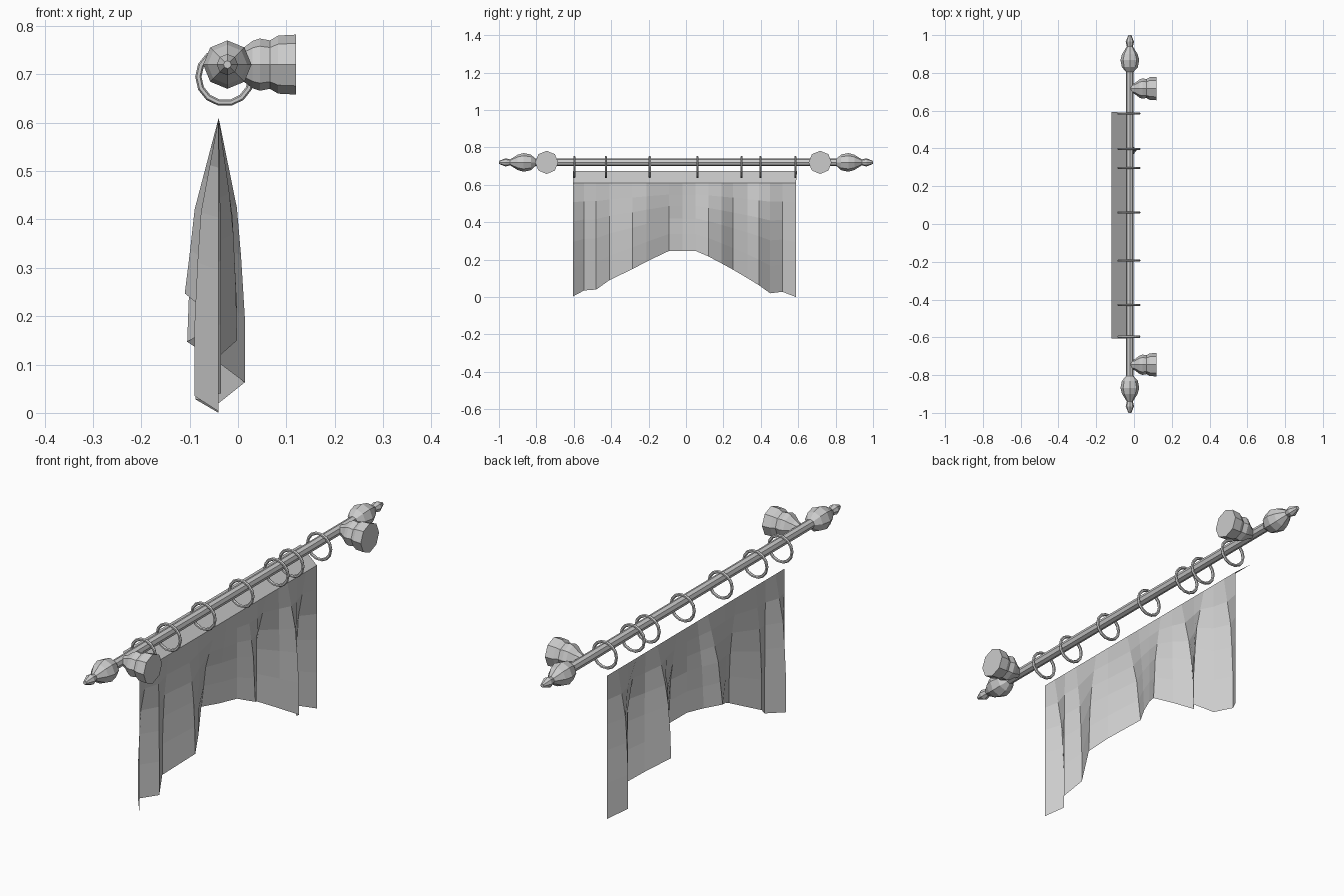
import bpy, bmesh, math
from mathutils import Vector

if "Cube" in bpy.data.objects:
    bpy.data.objects.remove(bpy.data.objects["Cube"])

ROD_X, ROD_Z = -0.022, 0.72


def make(name, verts, faces, recalc=True):
    me = bpy.data.meshes.new(name)
    me.from_pydata(verts, [], faces)
    if recalc:
        bm = bmesh.new()
        bm.from_mesh(me)
        bmesh.ops.recalc_face_normals(bm, faces=bm.faces)
        bm.to_mesh(me)
        bm.free()
    ob = bpy.data.objects.new(name, me)
    bpy.context.collection.objects.link(ob)
    return ob


def lathe(name, profile, origin, axis, n=8):
    """Turn (distance, radius) pairs around an axis, capped at both ends."""
    origin, axis = Vector(origin), Vector(axis)
    up = Vector((0, 0, 1))
    side = axis.cross(up)
    verts, faces = [], []
    for d, r in profile:
        for i in range(n):
            a = 2 * math.pi * i / n
            verts.append(origin + axis * d + r * (math.cos(a) * side + math.sin(a) * up))
    for k in range(len(profile) - 1):
        for i in range(n):
            j = (i + 1) % n
            faces.append((k * n + i, k * n + j, k * n + n + j, k * n + n + i))
    faces.append(tuple(range(n)))
    faces.append(tuple(range(len(verts) - n, len(verts))))
    return make(name, verts, faces)


def ring(name, y, major=0.055, minor=0.0065, n=14, m=6):
    verts, faces = [], []
    for i in range(n):
        a = 2 * math.pi * i / n
        for k in range(m):
            b = 2 * math.pi * k / m
            r = major + minor * math.cos(b)
            verts.append((-0.027 + r * math.cos(a), y + minor * math.sin(b), 0.695 + r * math.sin(a)))
            i2, k2 = (i + 1) % n, (k + 1) % m
            faces.append((i * m + k, i2 * m + k, i2 * m + k2, i * m + k2))
    return make(name, verts, faces)


# Rod with a turned finial at each end
lathe("rod", [(-0.82, 0.02), (0.82, 0.02)], (ROD_X, 0, ROD_Z), (0, 1, 0))
finial = [(0.805, 0.02), (0.83, 0.042), (0.868, 0.05), (0.90, 0.041),
          (0.94, 0.016), (0.965, 0.022), (1.0, 0.008)]
for s, label in ((-1, "front"), (1, "back")):
    lathe("finial_" + label, finial, (ROD_X, 0, ROD_Z), (0, s, 0))

# Wall brackets
bracket = [(-0.015, 0.02), (0.005, 0.03), (0.03, 0.049), (0.045, 0.054),
           (0.066, 0.05), (0.083, 0.06), (0.12, 0.062)]
for y, label in ((-0.745, "front"), (0.717, "back")):
    lathe("bracket_" + label, bracket, (0, y, ROD_Z), (1, 0, 0))

# Curtain rings
for i, y in enumerate((-0.597, -0.428, -0.194, 0.061, 0.297, 0.398, 0.585)):
    ring("ring_%d" % (i + 1), y)

# Pleated cloth: hem points (y, x, z), folds fading out towards the straight top
TOP_X, TOP_Z = -0.04, 0.61
hem = [(-0.605, -0.04, 0.003), (-0.545, -0.09, 0.035), (-0.48, -0.035, 0.04),
       (-0.41, -0.07, 0.09), (-0.285, -0.002, 0.15), (-0.21, -0.04, 0.19),
       (-0.09, -0.11, 0.247), (-0.02, -0.07, 0.247), (0.05, -0.04, 0.247),
       (0.12, -0.002, 0.217), (0.19, -0.045, 0.18), (0.25, -0.105, 0.147),
       (0.33, -0.035, 0.10), (0.39, 0.014, 0.063), (0.45, -0.04, 0.02),
       (0.515, -0.088, 0.028), (0.588, -0.04, 0.0)]


def fold_depth(z):
    if z > 0.41:
        return 0.75 * (TOP_Z - z) / 0.2
    return 0.75 + 0.25 * min(1, (0.41 - z) / 0.2)


rows = [0, 0.17, 0.34, 0.52, 0.75, 1]
n = len(hem)
verts, faces = [], []
for t in rows:
    for y, x, zb in hem:
        z = TOP_Z + (zb - TOP_Z) * t
        k = 1 if t == 1 else fold_depth(z)
        verts.append((TOP_X + (x - TOP_X) * k, y, z))
for r in range(len(rows) - 1):
    for i in range(n - 1):
        a = r * n + i
        faces.append((a, a + n, a + n + 1, a + 1))
make("curtain_cloth", verts, faces, False)

# Heading strip tilted back from the top edge of the cloth
y0, y1 = hem[0][0], hem[-1][0]
make("curtain_heading",
     [(TOP_X, y0, TOP_Z), (TOP_X, y1, TOP_Z), (-0.12, y1 + 0.006, 0.675), (-0.12, y0, 0.675)],
     [(0, 1, 2, 3)], False)
